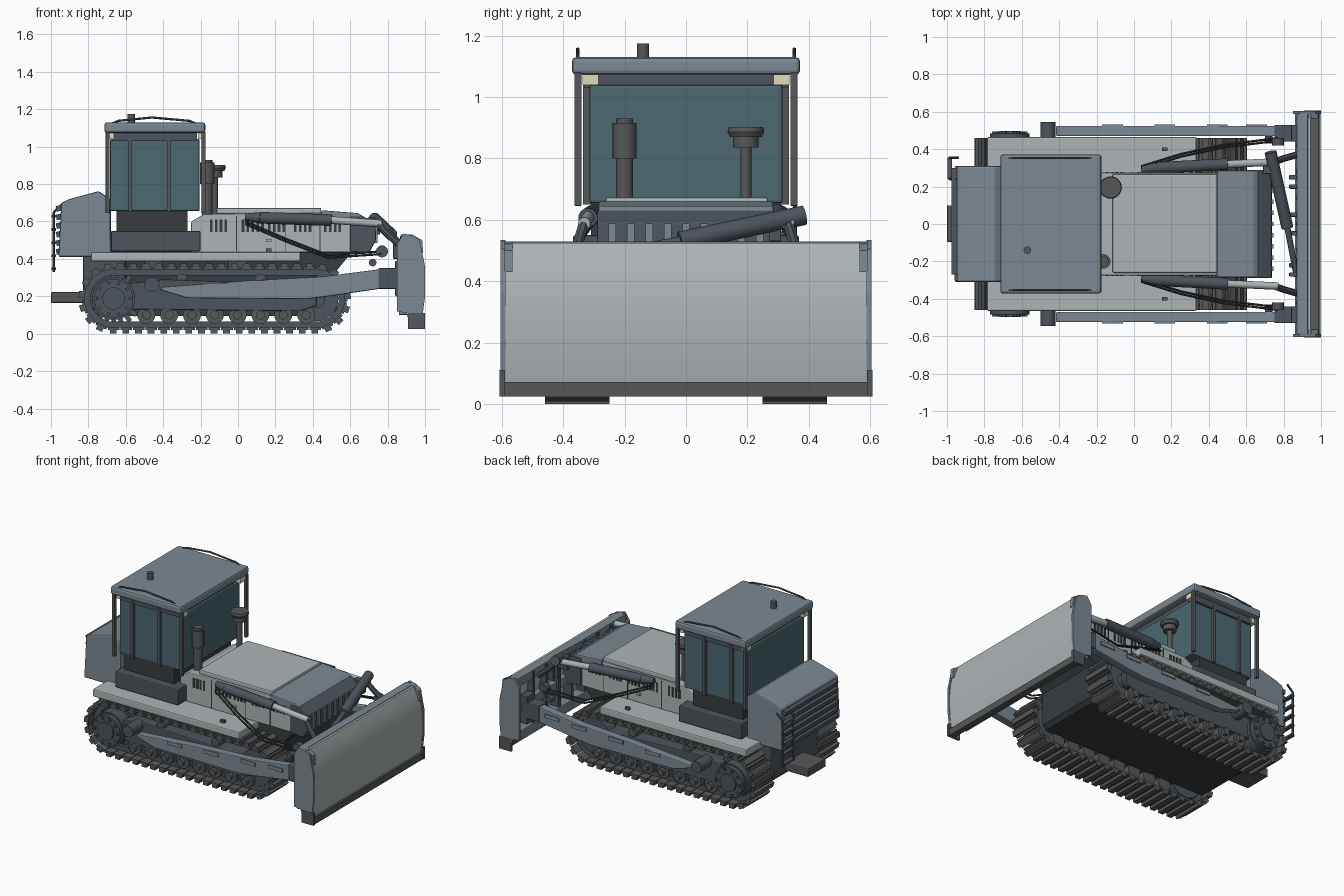
import bpy, bmesh, math
from mathutils import Vector, Matrix

if "Cube" in bpy.data.objects:
    bpy.data.objects.remove(bpy.data.objects["Cube"])

COL = {"light": (.42, .46, .47), "blue": (.20, .25, .29), "dark": (.075, .09, .11), "steel": (.09, .095, .10),
       "black": (.04, .045, .05), "glass": (.07, .14, .16), "lamp": (.75, .72, .50)}
MATS = {}
for k, c in COL.items():
    MATS[k] = bpy.data.materials.new(k)
    MATS[k].diffuse_color = (*c, 1)


def finish(name, bm, col, mirror=False, bevel=0, smooth=False):
    bmesh.ops.recalc_face_normals(bm, faces=bm.faces)
    me = bpy.data.meshes.new(name)
    bm.to_mesh(me)
    bm.free()
    ob = bpy.data.objects.new(name, me)
    bpy.context.collection.objects.link(ob)
    me.materials.append(MATS[col])
    if bevel:
        m = ob.modifiers.new("bevel", "BEVEL")
        m.width, m.segments, m.limit_method = bevel, 2, "ANGLE"
    if mirror:
        m = ob.modifiers.new("mirror", "MIRROR")
        m.use_axis = (False, True, False)
        m.use_mirror_merge = False
    if smooth:
        bpy.context.view_layer.objects.active = ob
        ob.select_set(True)
        bpy.ops.object.shade_smooth_by_angle(angle=math.radians(35))
        ob.select_set(False)
    return ob


def add_box(bm, x0, x1, y0, y1, z0, z1, m=Matrix()):
    c = Matrix.Translation(((x0 + x1) / 2, (y0 + y1) / 2, (z0 + z1) / 2))
    bmesh.ops.create_cube(bm, size=1, matrix=m @ c @ Matrix.Diagonal((x1 - x0, y1 - y0, z1 - z0, 1)))


def boxes(name, dims, col, mirror=False, bevel=0):
    bm = bmesh.new()
    for d in dims:
        add_box(bm, *d)
    return finish(name, bm, col, mirror, bevel)


def prism(name, pts, y0, y1, col, mirror=False, bevel=0, smooth=False):
    # side profile in x/z, extruded across y
    bm = bmesh.new()
    f = bm.faces.new([bm.verts.new((x, y0, z)) for x, z in pts])
    r = bmesh.ops.extrude_face_region(bm, geom=[f])
    bmesh.ops.translate(bm, vec=(0, y1 - y0, 0), verts=[v for v in r["geom"] if isinstance(v, bmesh.types.BMVert)])
    return finish(name, bm, col, mirror, bevel, smooth)


def add_cyl(bm, p, q, r0, r1=None, n=20):
    p, q = Vector(p), Vector(q)
    d = q - p
    m = Matrix.Translation((p + q) / 2) @ d.to_track_quat("Z", "Y").to_matrix().to_4x4()
    bmesh.ops.create_cone(bm, cap_ends=True, segments=n, radius1=r0, radius2=r0 if r1 is None else r1,
                          depth=d.length, matrix=m)


def cyls(name, parts, col, mirror=False, n=20):
    bm = bmesh.new()
    for c in parts:
        add_cyl(bm, *c, n=n)
    return finish(name, bm, col, mirror, smooth=True)


def path(name, pts, r, col, mirror=False):
    return cyls(name, [(a, b, r) for a, b in zip(pts, pts[1:])], col, mirror, 8)


# --- tracks: shoes and chain links spaced around an oval
XR, XF, ZC, R = -.665, .415, .188, .16
L = XF - XR
TOTAL = 2 * L + 2 * math.pi * R


def on_track(s):
    if s < L:
        return XR + s, ZC - R, 0
    s -= L
    if s < math.pi * R:
        a = s / R
        return XF + R * math.sin(a), ZC - R * math.cos(a), a
    s -= math.pi * R
    if s < L:
        return XF - s, ZC + R, math.pi
    a = math.pi + (s - L) / R
    return XR + R * math.sin(a), ZC - R * math.cos(a), a


shoes, links = bmesh.new(), bmesh.new()
N = 47
for i in range(N):
    x, z, a = on_track(TOTAL * i / N)
    m = Matrix.Translation((x, 0, z)) @ Matrix.Rotation(-a, 4, "Y")
    add_box(shoes, -.031, .031, .25, .46, -.008, .006, m)
    add_box(shoes, -.020, .016, .25, .46, -.028, -.006, m)
    for y in (.315, .375):
        add_box(links, -.038, .038, y, y + .025, .004, .038, m)
finish("track_shoes", shoes, "steel", True)
finish("track_links", links, "dark", True)

# --- sprocket, idler, rollers, track frame
cyls("sprocket_hub", [((XR, .30, ZC), (XR, .455, ZC), .115), ((XR, .45, ZC), (XR, .485, ZC), .105),
                      ((XR, .48, ZC), (XR, .497, ZC), .06)], "dark", True, 28)
bm = bmesh.new()
for i in range(20):
    m = Matrix.Translation((XR, 0, ZC)) @ Matrix.Rotation(i * math.tau / 20, 4, "Y")
    add_box(bm, -.012, .012, .34, .375, .10, .15, m)
    if i % 2:
        add_box(bm, -.008, .008, .48, .495, .08, .095, m)
finish("sprocket_teeth", bm, "steel", True)
cyls("idler", [((XF, .32, ZC), (XF, .40, ZC), .122), ((XF, .29, ZC), (XF, .43, ZC), .05)], "dark", True, 28)
rollers = []
for i in range(8):
    x = -.49 + i * .122
    rollers += [((x, .29, .10), (x, .43, .10), .048), ((x, .42, .10), (x, .455, .10), .024)]
cyls("track_rollers", rollers, "steel", True)
cyls("carrier_rollers", [((x, .29, .29), (x, .42, .29), .03) for x in (-.3, .12)], "steel", True)
prism("track_frame", [(-.57, .13), (-.57, .27), (-.4, .29), (.2, .27), (.42, .23), (.42, .15), (.33, .12)],
      .28, .435, "dark", True, .006)

# --- hull and fenders
prism("hull", [(-.80, .14), (-.82, .42), (-.78, .45), (.62, .45), (.53, .34), (.53, .12), (.5, .095), (-.76, .095)],
      -.25, .25, "black")
boxes("fender", [(-.785, .335, .24, .465, .385, .437)], "light", True, .008)
boxes("fender_support", [(x, x + .1, .24, .29, .34, .39) for x in (-.5, -.05)], "dark", True)
boxes("fender_step", [(.15, .18, .39, .41, .437, .455)], "steel", True)

# --- push arms
prism("push_arm", [(-.42, .235), (-.4, .25), (.06, .285), (.45, .305), (.76, .345), (.76, .24), (.45, .195),
                   (.36, .185), (-.27, .19)], .47, .525, "blue", True, .006)
cyls("arm_pivot", [((-.46, .42, .262), (-.46, .545, .262), .04)], "dark", True)
boxes("arm_end", [(.75, .87, .44, .53, .24, .35)], "dark", True, .005)
boxes("arm_plates", [(x, x + .11, .522, .532, z, z + .025) for x, z in
                     ((-.17, .245), (.11, .26), (.39, .27), (.6, .285))], "blue", True)

# --- blade
front = [(.945, .525), (.972, .46), (.988, .39), (.996, .31), (.996, .22), (.99, .13), (.98, .07)]
prism("blade_moldboard", front + [(.93, .07), (.925, .3), (.89, .525)], -.592, .592, "light", smooth=True)
prism("blade_end_plate", [(.85, .48), (.885, .535), (.93, .525), (.97, .505), (1., .36), (1., .2), (.985, .08),
                          (.91, .08), (.90, .11), (.85, .12)], .588, .605, "blue", True)
prism("blade_top_gusset", [(.93, .53), (.985, .50), (.99, .43), (.95, .45)], .565, .592, "blue", True)
boxes("cutting_edge", [(.955, .995, -.6, .6, .025, .072)], "steel")
boxes("blade_corner_bit", [(.91, 1., .59, .607, .025, .11)], "steel", True)
boxes("blade_back_beams", [(.87, .93, -.59, .59, .47, .53), (.86, .94, -.59, .59, .10, .17),
                           (.88, .935, -.59, .59, .28, .34)], "blue", bevel=.005)
boxes("blade_ribs", [(.865, .935, y - .012, y + .012, .11, .52) for y in (-.42, -.28, -.14, 0, .14, .28, .42)], "dark")
boxes("blade_lugs", [(.83, .88, y - .012, y + .012, .40, .50) for y in (-.27, -.22, -.05, .05, .2, .25)], "dark", bevel=.004)
boxes("blade_arm_mount", [(.84, .9, .44, .53, .2, .39)], "dark", True, .005)

# --- engine hood and grille
prism("hood_body", [(-.25, .435), (-.25, .60), (-.18, .64), (.44, .645), (.62, .625), (.62, .435)],
      -.275, .275, "light", bevel=.006)
boxes("hood_lid", [(-.115, .445, -.262, .268, .64, .673)], "light", bevel=.008)
prism("hood_nose", [(.445, .61), (.445, .66), (.64, .645), (.665, .63), (.66, .60)], -.285, .285, "blue", bevel=.006)
prism("grille", [(.6, .44), (.6, .63), (.665, .63), (.735, .59), (.738, .50), (.70, .43)], -.29, .29, "dark", bevel=.006)
boxes("grille_bars", [(.70, .746, y - .012, y + .012, .485, .588) for y in [-.24 + i * .06 for i in range(9)]], "blue")
slots = [(x0 + i * .026, x0 + i * .026 + .014, .27, .279, .545, .61)
         for x0, n in ((-.15, 4), (.02, 5), (.16, 4), (.30, 4), (.46, 4)) for i in range(n)]
boxes("hood_slots", slots, "black", True)
boxes("hood_panel_seams", [(x, x + .005, .27, .278, .44, .63) for x in (-.01, .25, .435)], "black", True)
boxes("hood_handles", [(.15, .18, .27, .29, .49, .505)], "light", True)

# --- exhaust and air intake
cyls("exhaust", [((-.165, -.2, .6), (-.165, -.2, .81), .028), ((-.165, -.2, .8), (-.165, -.2, .915), .039),
                 ((-.165, -.2, .91), (-.165, -.2, .93), .028)], "steel")
cyls("air_intake", [((-.125, .195, .6), (-.125, .195, .85), .018), ((-.125, .195, .835), (-.125, .195, .885), .042),
                    ((-.125, .195, .87), (-.125, .195, .887), .052, .06), ((-.125, .195, .886), (-.125, .195, .902), .06, .056)],
     "steel")

# --- cab
boxes("cab_side_box", [(-.68, -.2, .24, .368, .44, .55)], "dark", True, .008)
prism("cab_base", [(-.65, .44), (-.65, .67), (-.27, .67), (-.27, .44)], -.31, .31, "black")
boxes("cab_glass", [(-.685, -.205, -.315, .315, .655, 1.04)], "glass", bevel=.008)
boxes("cab_top_band", [(-.67, -.22, -.33, .33, 1.03, 1.08)], "dark")
boxes("cab_roof", [(-.715, -.175, -.372, .372, 1.073, 1.13)], "blue", bevel=.014)
boxes("cab_posts", [(x, x + .022, .34, .364, .645, 1.08) for x in (-.708, -.195)], "steel", True, .004)
boxes("cab_window_frames", [(x, x + .018, .31, .335, .65, 1.05) for x in (-.585, -.38)], "steel", True)
boxes("cab_lamps", [(x, x + .035, .285, .337, 1.04, 1.073) for x in (-.215, -.70)], "lamp", True)
path("roof_rail", [(-.67, .353, 1.125), (-.64, .353, 1.138), (-.46, .353, 1.156), (-.26, .353, 1.138), (-.23, .353, 1.125)],
     .006, "steel", True)
cyls("roof_beacon", [((-.57, -.14, 1.12), (-.57, -.14, 1.175), .02)], "steel")

# --- rear tank, louvers, drawbar
prism("rear_tank", [(-.96, .41), (-.945, .70), (-.90, .72), (-.745, .762), (-.68, .72), (-.68, .41)],
      -.31, .31, "blue", bevel=.01)
bm = bmesh.new()
for i in range(6):
    m = Matrix.Translation((-.958, 0, .44 + i * .046)) @ Matrix.Rotation(math.radians(-12), 4, "Y")
    add_box(bm, -.014, .014, -.27, .30, -.015, .015, m)
finish("rear_louvers", bm, "dark")
boxes("rear_axle_case", [(-.83, -.6, -.26, .26, .15, .42)], "dark", bevel=.01)
boxes("drawbar", [(-1., -.80, -.095, .1, .165, .222)], "steel", bevel=.006)
# ladder at the back corner
path("rear_ladder_rail", [(-.985, .355, .33), (-.985, .355, .65), (-.94, .355, .69)], .007, "steel")
path("rear_ladder_inner_rail", [(-.985, .24, .33), (-.985, .24, .65), (-.94, .24, .69)], .007, "steel")
boxes("rear_ladder_rungs", [(-.998, -.972, .24, .355, z, z + .014) for z in (.34, .41, .48, .55, .62)], "steel")

# --- hydraulics
cyls("lift_cylinder", [((.04, .29, .625), (.12, .30, .62), .018, .03), ((.12, .30, .62), (.50, .32, .607), .031)], "dark", True)
cyls("lift_rod", [((.50, .32, .607), (.77, .332, .588), .02)], "light", True)
path("lift_link", [(.75, .332, .59), (.80, .35, .53), (.87, .37, .47)], .018, "dark", True)
for i, dz in enumerate((0, .014)):
    path("hydraulic_hose_%d" % (i + 1), [(.04, .295 + dz, .60 - dz), (.25, .36 + dz, .51 - dz), (.48, .41 + dz, .42 - dz),
                                         (.77, .445 + dz, .44 - dz)], .006, "black", True)
cyls("hose_joint", [((.77, .42, .44), (.77, .46, .44), .032), ((.72, .43, .38), (.72, .47, .38), .02)], "dark", True)
cyls("tilt_cylinder", [((.73, .385, .615), (.82, -.02, .53), .032)], "dark")
cyls("tilt_rod", [((.82, -.02, .53), (.87, -.28, .48), .016)], "dark")
boxes("tilt_bracket", [(.69, .76, .27, .31, .53, .62)], "dark", bevel=.004)

for m in bpy.data.materials:
    if m.users and not m.is_grease_pencil:
        m.use_nodes = True
        m.node_tree.nodes["Principled BSDF"].inputs["Base Color"].default_value = m.diffuse_color
